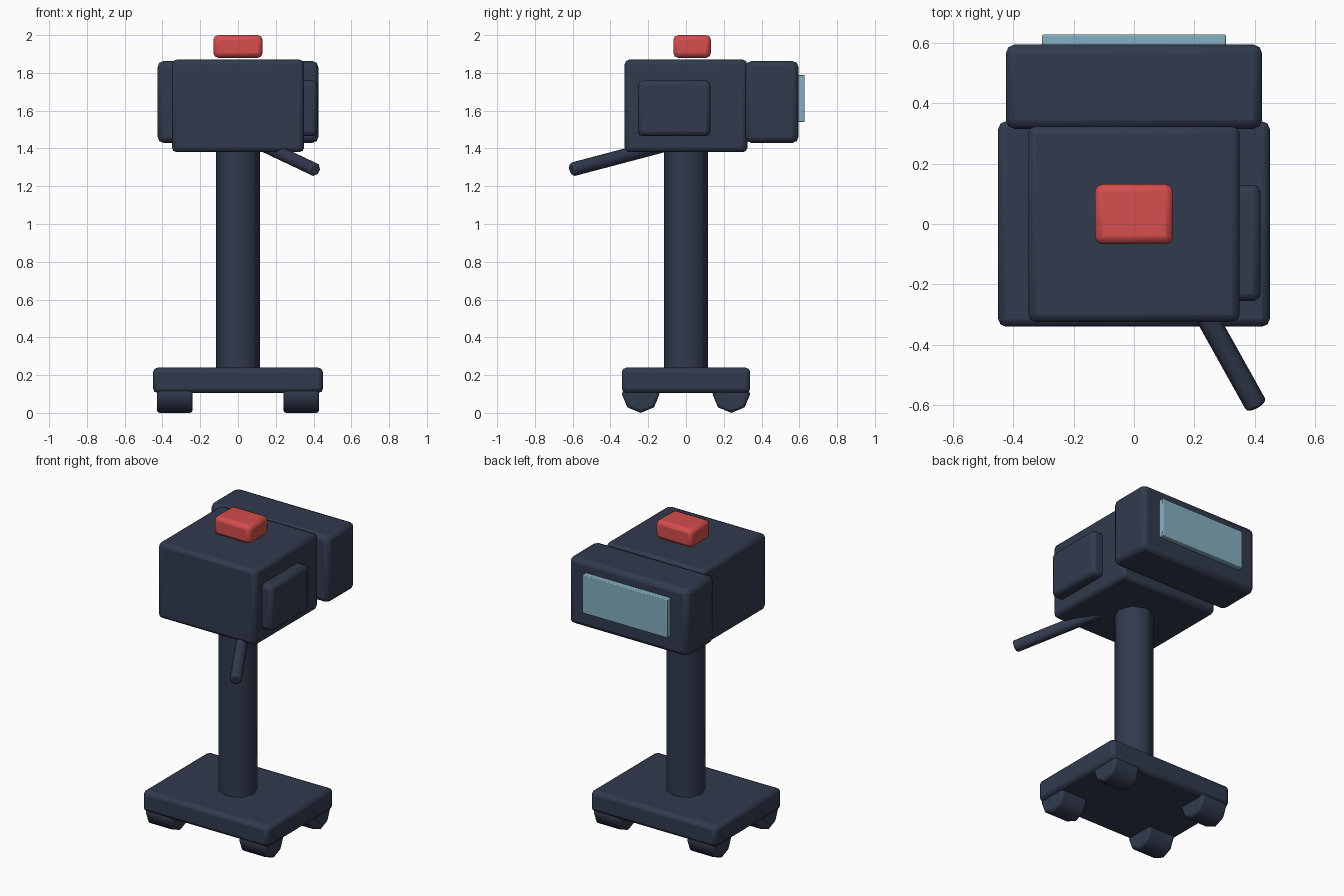
import bpy, math
from mathutils import Vector

if "Cube" in bpy.data.objects:
    bpy.data.objects.remove(bpy.data.objects["Cube"])


def material(name, rgb):
    m = bpy.data.materials.new(name)
    m.diffuse_color = (*rgb, 1)
    m.use_nodes = True
    m.node_tree.nodes["Principled BSDF"].inputs["Base Color"].default_value = m.diffuse_color
    return m


NAVY = material("navy", (0.031, 0.042, 0.076))
RED = material("red", (0.66, 0.075, 0.075))
GLASS = material("pale blue", (0.24, 0.43, 0.53))


def finish(name, mat, bevel, segments=2):
    ob = bpy.context.object
    ob.name = name
    ob.data.materials.append(mat)
    bpy.ops.object.transform_apply(location=False, rotation=True, scale=True)
    if bevel:
        mod = ob.modifiers.new("soft edges", 'BEVEL')
        mod.width = bevel
        mod.segments = segments
        mod.limit_method = 'ANGLE'
        mod.angle_limit = math.radians(50)
    bpy.ops.object.shade_smooth_by_angle(angle=math.radians(50))
    return ob


def box(name, lo, hi, mat=NAVY, bevel=0.025):
    lo, hi = Vector(lo), Vector(hi)
    bpy.ops.mesh.primitive_cube_add(size=1, location=(lo + hi) / 2)
    bpy.context.object.scale = hi - lo
    return finish(name, mat, bevel)


def rod(name, a, b, radius, bevel, sides=8):
    a, b = Vector(a), Vector(b)
    bpy.ops.mesh.primitive_cylinder_add(vertices=sides, radius=radius,
                                        depth=(b - a).length, location=(a + b) / 2)
    bpy.context.object.rotation_euler = (b - a).to_track_quat('Z', 'Y').to_euler()
    return finish(name, NAVY, bevel)


# rolling base
box("base", (-0.45, -0.34, 0.105), (0.45, 0.34, 0.24))
for sx, side in ((-1, "left"), (1, "right")):
    for sy, end in ((-1, "front"), (1, "back")):
        rod(f"{end}_{side}_wheel", (sx * 0.24, sy * 0.24, 0.1),
            (sx * 0.43, sy * 0.24, 0.1), 0.1, 0.015)

# column
rod("column", (0, 0, 0.2), (0, 0, 1.42), 0.116, 0)

# head, with the display housing behind it
box("head", (-0.35, -0.325, 1.38), (0.35, 0.325, 1.87))
box("display_housing", (-0.425, 0.315, 1.43), (0.425, 0.595, 1.862), bevel=0.03)
box("screen", (-0.305, 0.585, 1.54), (0.305, 0.628, 1.79), GLASS, 0.005)
box("side_panel", (0.32, -0.255, 1.465), (0.42, 0.13, 1.76))
box("top_button", (-0.13, -0.067, 1.88), (0.13, 0.132, 2.0), RED)

# slanted handle running out of the underside of the head
rod("handle", (0.407, -0.605, 1.288), (0.12, -0.09, 1.424), 0.037, 0.012)
